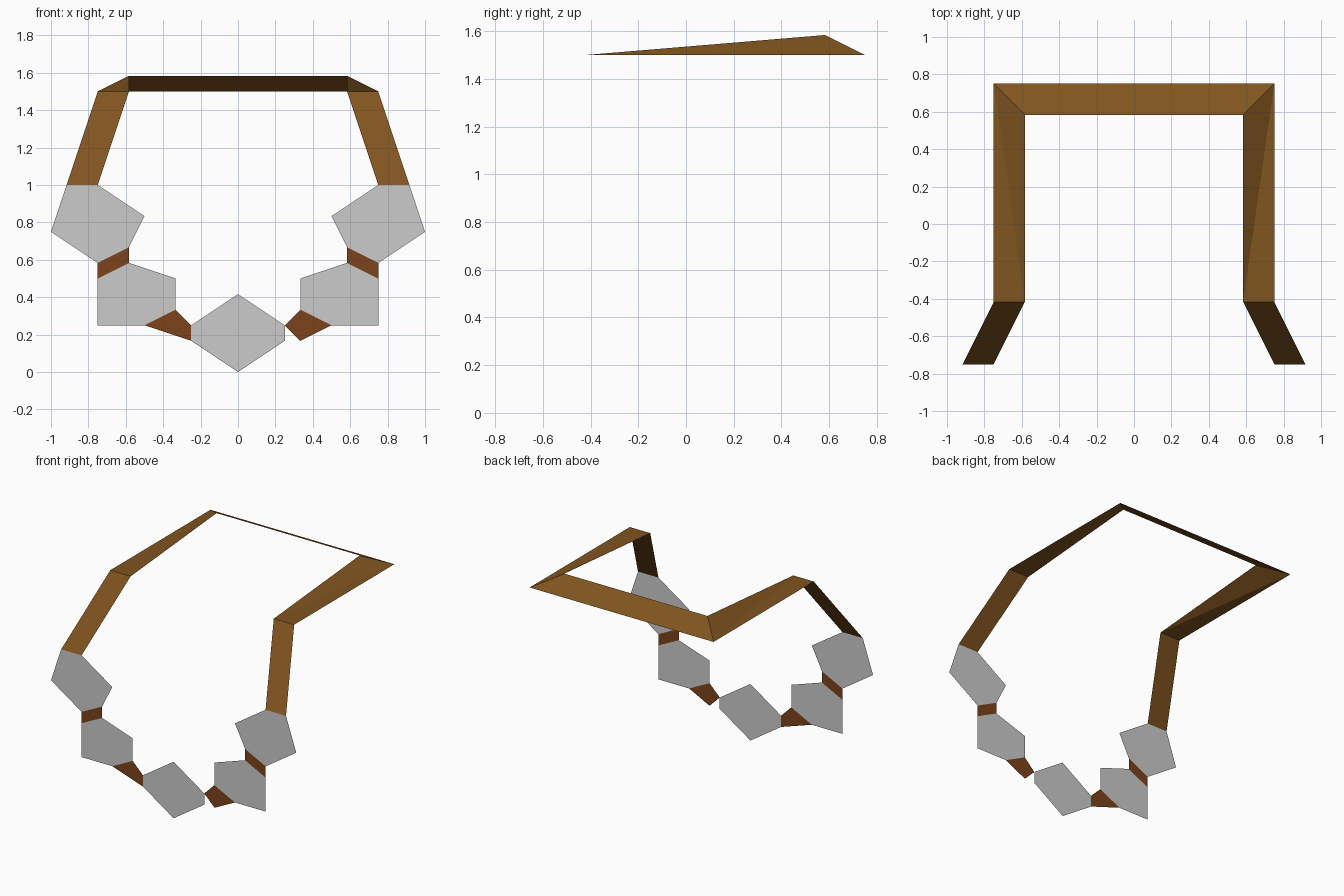
import bpy

if "Cube" in bpy.data.objects:
    bpy.data.objects.remove(bpy.data.objects["Cube"])

U = 1 / 12      # every corner lies on a twelfth-of-a-unit lattice
FRONT = -9      # front plane, in lattice steps


def material(name, rgb):
    m = bpy.data.materials.new(name)
    m.diffuse_color = (*rgb, 1)
    m.use_nodes = True
    m.node_tree.nodes["Principled BSDF"].inputs["Base Color"].default_value = m.diffuse_color
    return m


strap_mat = material("strap_brown", (0.22, 0.09, 0.014))
link_mat = material("link_brown", (0.20, 0.057, 0.012))


def sheet(name, corners, faces=None, mat=None, mirror=False):
    """Thin surface from lattice corners, optionally mirrored left to right."""
    mesh = bpy.data.meshes.new(name)
    verts = [tuple(c * U for c in p) for p in corners]
    mesh.from_pydata(verts, [], faces or [tuple(range(len(verts)))])
    mesh.update()
    obj = bpy.data.objects.new(name, mesh)
    bpy.context.collection.objects.link(obj)
    if mat:
        mesh.materials.append(mat)
    if mirror:
        mod = obj.modifiers.new("Mirror", 'MIRROR')
        mod.use_mirror_merge = False
    return obj


def front(outline):
    return [(x, FRONT, z) for x, z in outline]


# Grey plates hanging in the front plane
sheet("centre_plate", front([(0, 0), (3, 2), (3, 3), (0, 5), (-3, 3), (-3, 2)]))
sheet("lower_side_plates",
      front([(-9, 3), (-6, 3), (-4, 4), (-4, 6), (-7, 7), (-9, 6)]), mirror=True)
sheet("upper_side_plates",
      front([(-9, 7), (-7, 8), (-6, 10), (-9, 12), (-11, 12), (-12, 9)]), mirror=True)

# Brown links between plates (the two lower ones differ)
sheet("upper_links", front([(-9, 6), (-7, 7), (-7, 8), (-9, 7)]), mat=link_mat, mirror=True)
sheet("lower_left_link", front([(-6, 3), (-3, 2), (-3, 3), (-4, 4)]), mat=link_mat)
sheet("lower_right_link", front([(3, 3), (4, 2), (6, 3), (4, 4)]), mat=link_mat)

# Strap: sloping front pieces, twisted shoulder pieces, tilted back piece
sheet("front_straps", [(-11, -9, 12), (-9, -9, 12), (-7, -5, 18), (-9, -5, 18)],
      mat=strap_mat, mirror=True)
sheet("shoulder_straps", [(-7, -5, 18), (-7, 7, 19), (-9, 9, 18), (-9, -5, 18)],
      faces=[(0, 1, 2), (0, 2, 3)], mat=strap_mat, mirror=True)
sheet("back_strap", [(-7, 7, 19), (7, 7, 19), (9, 9, 18), (-9, 9, 18)], mat=strap_mat)
